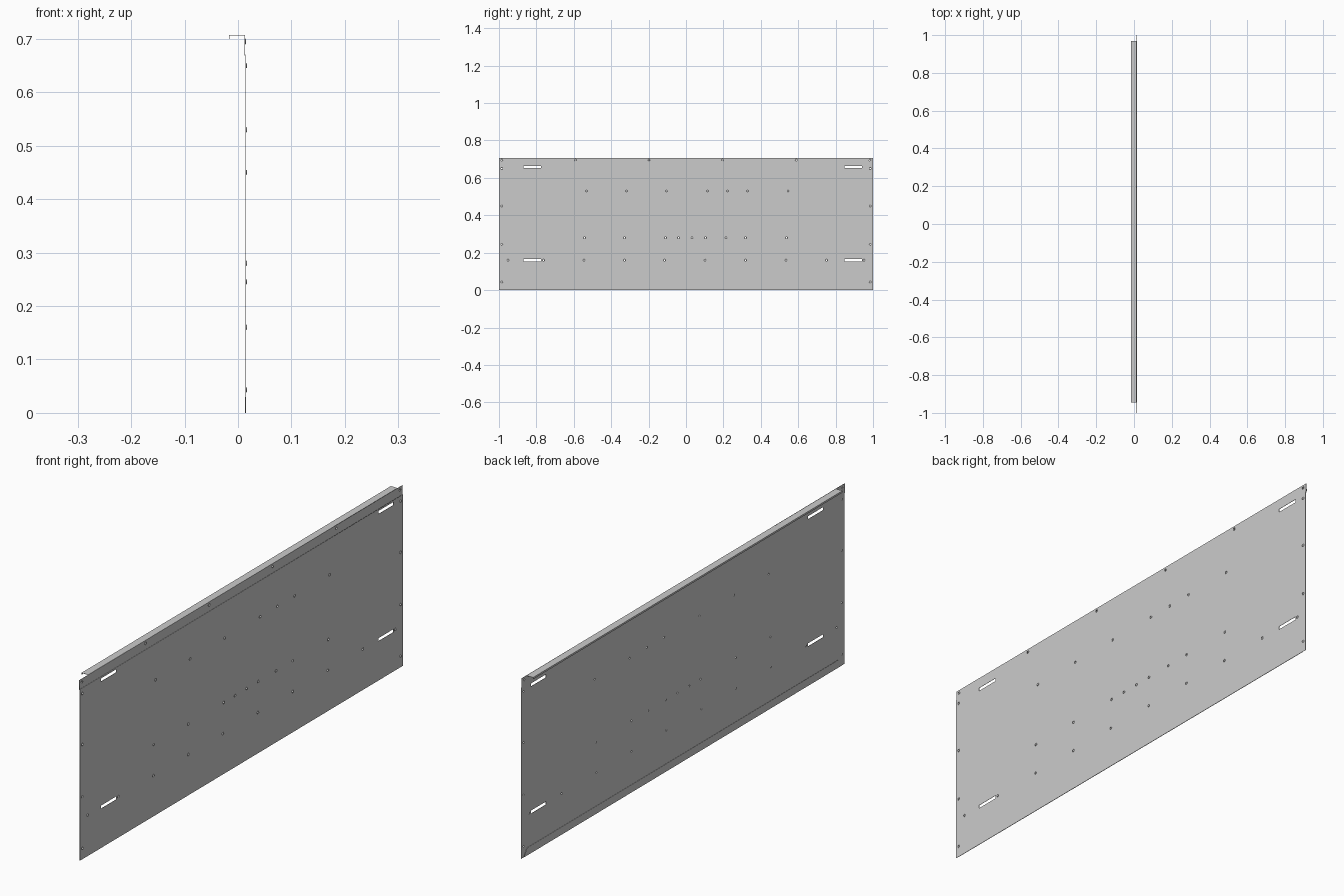
import bpy, bmesh
from math import cos, sin, pi
from mathutils import Matrix

if "Cube" in bpy.data.objects:
    bpy.data.objects.remove(bpy.data.objects["Cube"])

T = 0.001           # sheet thickness
FACE = 0.0148       # outer face of the main sheet
STEP = 0.0016       # inward offset of the upper strip
H = 0.707           # overall height
SPLIT = 0.671       # height of the step
R = 0.0035          # hole radius
TO_YZ = Matrix(((0, 0, 1, 0), (1, 0, 0, 0), (0, 1, 0, 0), (0, 0, 0, 1)))


def rect(y0, y1, z0, z1):
    return [(y0, z0), (y1, z0), (y1, z1), (y0, z1)]


def circle(y, z, r=R, n=12):
    return [(y + r * cos(2 * pi * i / n), z + r * sin(2 * pi * i / n)) for i in range(n)]


def sheet(name, loops, outer_x):
    """Flat sheet in the YZ plane; the first loop is the outline, the rest are openings."""
    cu = bpy.data.curves.new(name + "_outline", 'CURVE')
    cu.dimensions = '2D'
    cu.fill_mode = 'BOTH'
    cu.extrude = T / 2
    for pts in loops:
        sp = cu.splines.new('POLY')
        sp.points.add(len(pts) - 1)
        for p, (y, z) in zip(sp.points, pts):
            p.co = (y, z, 0, 1)
        sp.use_cyclic_u = True
    tmp = bpy.data.objects.new(name + "_tmp", cu)
    bpy.context.collection.objects.link(tmp)
    bpy.context.view_layer.update()
    me = bpy.data.meshes.new_from_object(tmp.evaluated_get(bpy.context.evaluated_depsgraph_get()))
    bpy.data.objects.remove(tmp)
    me.transform(Matrix.Translation((outer_x - T / 2, 0, 0)) @ TO_YZ)
    bm = bmesh.new()
    bm.from_mesh(me)
    bmesh.ops.remove_doubles(bm, verts=bm.verts, dist=1e-6)
    bmesh.ops.recalc_face_normals(bm, faces=bm.faces)
    bm.to_mesh(me)
    bm.free()
    me.name = name
    ob = bpy.data.objects.new(name, me)
    bpy.context.collection.objects.link(ob)
    return ob


def profile_bar(name, pts, y0, y1):
    """Closed XZ profile extruded along Y."""
    bm = bmesh.new()
    f = bm.faces.new([bm.verts.new((x, y0, z)) for x, z in pts])
    new = bmesh.ops.extrude_face_region(bm, geom=[f])["geom"]
    bmesh.ops.translate(bm, vec=(0, y1 - y0, 0),
                        verts=[g for g in new if isinstance(g, bmesh.types.BMVert)])
    bmesh.ops.recalc_face_normals(bm, faces=bm.faces)
    me = bpy.data.meshes.new(name)
    bm.to_mesh(me)
    bm.free()
    ob = bpy.data.objects.new(name, me)
    bpy.context.collection.objects.link(ob)


# Fixing hole positions, row by row
rows = {
    0.53: (-0.532, -0.318, -0.104, 0.115, 0.222, 0.329, 0.545),
    0.28: (-0.543, -0.329, -0.11, -0.04, 0.032, 0.104, 0.214, 0.318, 0.537),
    0.16: (-0.952, -0.762, -0.545, -0.329, -0.115, 0.102, 0.318, 0.535, 0.751, 0.952),
}
holes = [(y, z) for z, ys in rows.items() for y in ys]
holes += [(y, z) for z in (0.043, 0.245, 0.45, 0.65) for y in (-0.985, 0.985)]
top_holes = [(-0.985 + 0.3936 * i, 0.695) for i in range(6)]

# Four long handle slots
slots = [rect(y, y + 0.093, z - 0.006, z + 0.006) for y in (-0.868, 0.848) for z in (0.16, 0.658)]

# Main sheet and the set-back strip along its top
sheet("main_panel", [rect(-1, 1, 0, SPLIT)] + slots + [circle(*h) for h in holes], FACE)
sheet("upper_strip", [rect(-1, 1, SPLIT - 0.002, H)] + [circle(*h) for h in top_holes], FACE - STEP)

# Top flange with a short downturned lip
xi, xo = FACE - STEP - T, -0.0165
profile_bar("top_flange", [(xi, H), (xo, H), (xo, H - 0.007), (xo + T, H - 0.007),
                           (xo + T, H - T), (xi, H - T)], -0.945, 0.97)

# Folded hem behind the bottom edge, with tapered ends
sheet("bottom_hem", [[(-0.985, 0), (0.985, 0), (0.965, 0.03), (-0.965, 0.03)]], FACE - T)

# Small raised rims around the fixing holes
bm = bmesh.new()
for pts, x in [(holes, FACE), (top_holes, FACE - STEP)]:
    for h in pts:
        rings = [[bm.verts.new((x + dx, y, z)) for y, z in circle(*h, r)]
                 for dx, r in ((0, R + 0.002), (0.0017, R + 0.0006), (0.0017, R), (-T, R))]
        for a, b in zip(rings, rings[1:]):
            for i in range(len(a)):
                j = (i + 1) % len(a)
                bm.faces.new((a[i], a[j], b[j], b[i]))
me = bpy.data.meshes.new("hole_rims")
bm.to_mesh(me)
bm.free()
bpy.context.collection.objects.link(bpy.data.objects.new("hole_rims", me))
